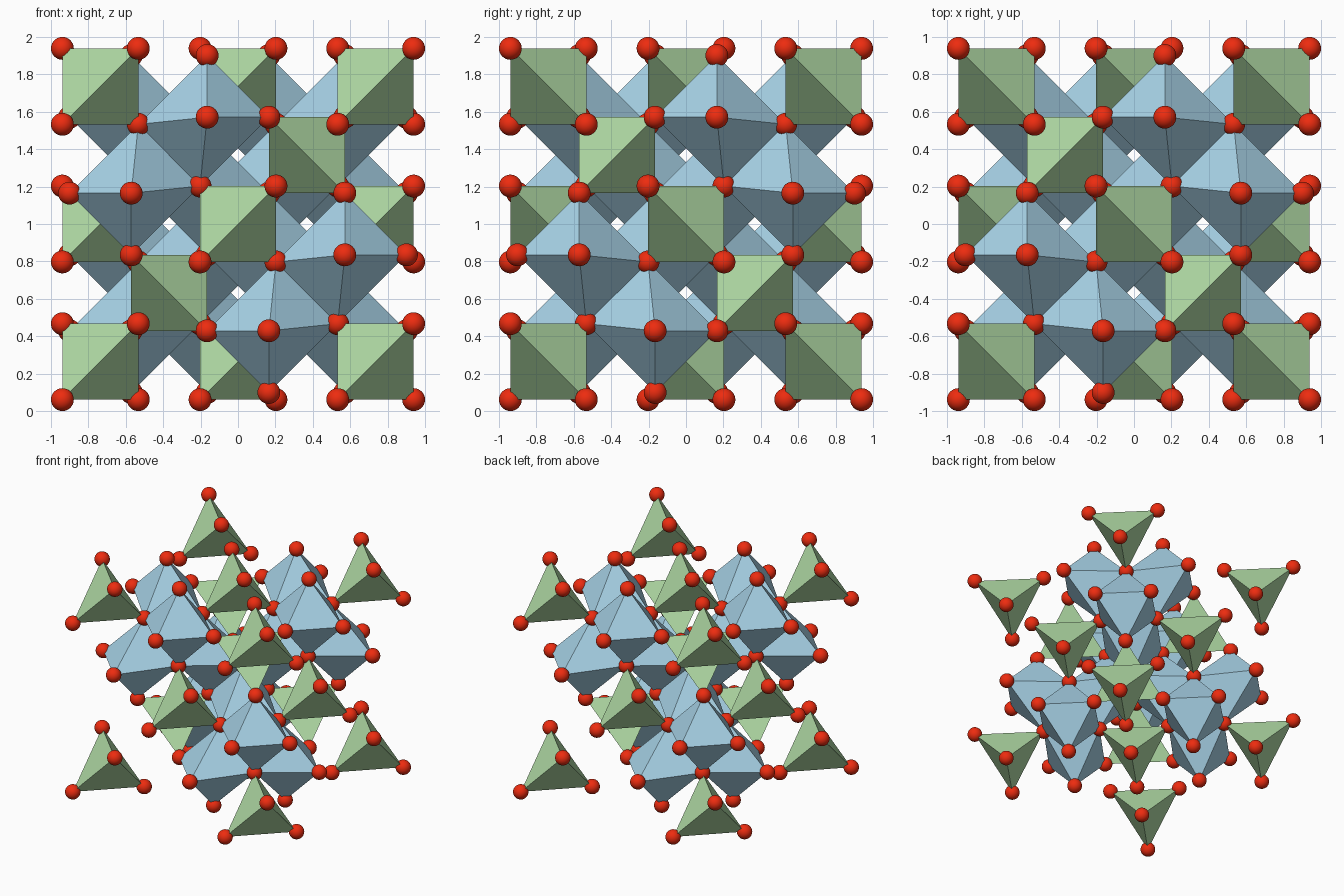
import bpy, bmesh
from itertools import product
from mathutils import Vector

if "Cube" in bpy.data.objects:
    bpy.data.objects.remove(bpy.data.objects["Cube"])

CELL = 1.472         # edge of the cubic cell
E = CELL / 8         # sites are given in eighths of the cell
D = 0.203            # half width of a tetrahedron's bounding cube
R = 0.061            # ball radius


def material(name, col):
    m = bpy.data.materials.new(name)
    m.diffuse_color = (*col, 1)
    m.use_nodes = True
    m.node_tree.nodes["Principled BSDF"].inputs["Base Color"].default_value = m.diffuse_color
    return m


GREEN = material("green", (0.44, 0.71, 0.38))
BLUE = material("blue", (0.39, 0.65, 0.80))
RED = material("red", (0.85, 0.025, 0.005))


def place(site):
    return Vector([(c - 4) * E for c in site]) + Vector((0, 0, 1))


def add(name, mesh, mat=None, loc=(0, 0, 0)):
    if mat:
        mesh.materials.append(mat)
    ob = bpy.data.objects.new(name, mesh)
    ob.location = loc
    bpy.context.collection.objects.link(ob)


def hull(name, centre, points, mat):
    bm = bmesh.new()
    for p in points:
        bm.verts.new(p - centre)
    bmesh.ops.convex_hull(bm, input=bm.verts[:])
    bmesh.ops.recalc_face_normals(bm, faces=bm.faces[:])
    me = bpy.data.meshes.new(name)
    bm.to_mesh(me)
    bm.free()
    add(name, me, mat, centre)


def corners(site, sign):
    return [place(site) + D * Vector(s) for s in product((-1, 1), repeat=3)
            if s[0] * s[1] * s[2] == sign]


# face-centred lattice, reaching beyond the cell so edge octahedra are complete
fcc = [s for s in product(range(-8, 17, 4), repeat=3) if sum(s) % 8 == 0]
tetra = [(s, -1) for s in fcc] + [(tuple(c + 2 for c in s), 1) for s in fcc]
octa = [tuple(a + b for a, b in zip(s, o)) for s in fcc
        for o in ((5, 5, 5), (5, 7, 7), (7, 5, 7), (7, 7, 5))]


def inside(site):
    return all(0 <= c <= 8 for c in site)


every_corner = [p for s, sign in tetra for p in corners(s, sign)]
used = {}


def keep(points):
    for p in points:
        used[tuple(round(c, 3) for c in p)] = p


# green tetrahedra
for s, sign in tetra:
    if inside(s):
        pts = corners(s, sign)
        keep(pts)
        hull("tetrahedron", place(s), pts, GREEN)

# blue octahedra around their six nearest corner points
for s in octa:
    if inside(s):
        c = place(s)
        pts = [p for p in every_corner if (p - c).length < 2.4 * E]
        keep(pts)
        hull("octahedron", c, pts, BLUE)

# red balls on every corner, sharing one smooth mesh
bm = bmesh.new()
bmesh.ops.create_uvsphere(bm, u_segments=32, v_segments=16, radius=R)
for f in bm.faces:
    f.smooth = True
ball = bpy.data.meshes.new("corner_ball")
bm.to_mesh(ball)
bm.free()
ball.materials.append(RED)
for p in used.values():
    add("corner_ball", ball, None, p)
